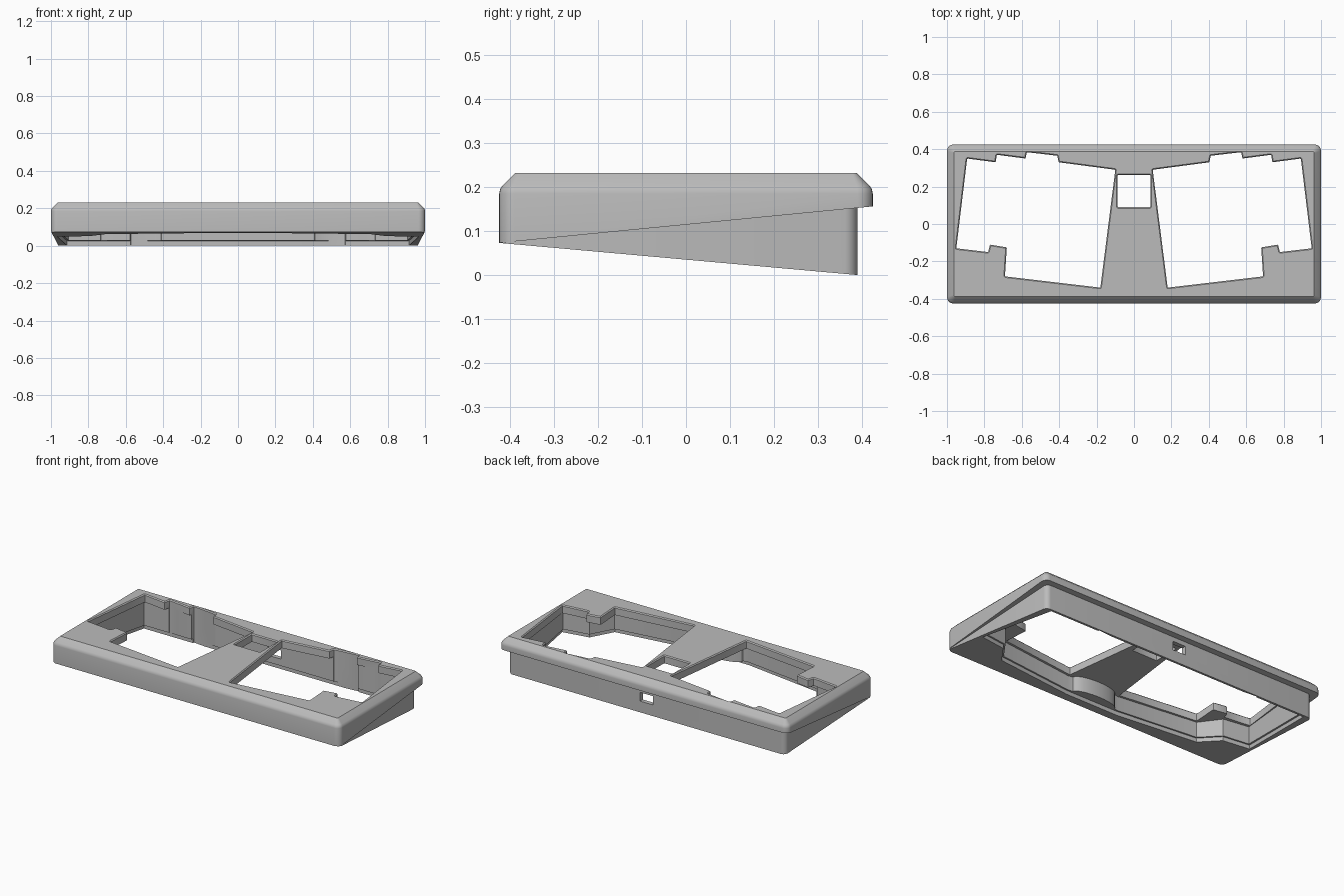
import bpy, bmesh, math
from mathutils import Vector

if "Cube" in bpy.data.objects:
    bpy.data.objects.remove(bpy.data.objects["Cube"])

grey = bpy.data.materials.new("plain grey")
grey.use_nodes = True
COLOUR = (0.5, 0.5, 0.5, 1)
grey.diffuse_color = COLOUR
grey.node_tree.nodes["Principled BSDF"].inputs["Base Color"].default_value = COLOUR

FRONT, BACK = -0.425, 0.425


def shelf(y):
    """Sloping underside of the rim."""
    return 0.073 + (y - FRONT) * 0.0977


def floor(y):
    """Sloping underside of the whole case."""
    return 0.073 - (y - FRONT) * 0.0896


def rounded(corners, radius, steps=5):
    """Counter-clockwise polygon with rounded corners."""
    out = []
    n = len(corners)
    for i in range(n):
        p = Vector(corners[i])
        a = (Vector(corners[i - 1]) - p).normalized()
        b = (Vector(corners[(i + 1) % n]) - p).normalized()
        half = a.angle(b) / 2
        centre = p + (a + b).normalized() * (radius / math.sin(half))
        start, end = p + a * (radius / math.tan(half)), p + b * (radius / math.tan(half))
        for k in range(steps + 1):
            d = (start - centre).lerp(end - centre, k / steps).normalized()
            out.append(centre + d * radius)
    return out


def offset(poly, dist):
    """Mitred outward offset of a counter-clockwise polygon."""
    out = []
    n = len(poly)
    for i in range(n):
        p = Vector(poly[i])
        a = (p - Vector(poly[i - 1])).normalized()
        b = (Vector(poly[(i + 1) % n]) - p).normalized()
        na, nb = Vector((a.y, -a.x)), Vector((b.y, -b.x))
        out.append(p + (na + nb) * (dist / (1 + na.dot(nb))))
    return out


def loft(name, rings):
    """Closed solid through (outline, height) rings; height may depend on y."""
    bm = bmesh.new()
    loops = []
    for outline, z in rings:
        loops.append([bm.verts.new((p[0], p[1], z(p[1]) if callable(z) else z)) for p in outline])
    n = len(loops[0])
    for lo, hi in zip(loops, loops[1:]):
        for i in range(n):
            j = (i + 1) % n
            bm.faces.new((lo[i], lo[j], hi[j], hi[i]))
    bm.faces.new(loops[0][::-1])
    bm.faces.new(loops[-1])
    bmesh.ops.recalc_face_normals(bm, faces=bm.faces)
    mesh = bpy.data.meshes.new(name)
    bm.to_mesh(mesh)
    bm.free()
    mesh.materials.append(grey)
    ob = bpy.data.objects.new(name, mesh)
    bpy.context.collection.objects.link(ob)
    return ob


def combine(target, tool, operation):
    """Apply a boolean and discard the tool."""
    mod = target.modifiers.new(operation, 'BOOLEAN')
    mod.operation, mod.solver, mod.object = operation, 'EXACT', tool
    bpy.context.view_layer.objects.active = target
    bpy.ops.object.modifier_apply(modifier=mod.name)
    bpy.data.objects.remove(tool)


def rectangle(hx, y0, y1):
    return [(-hx, y0), (hx, y0), (hx, y1), (-hx, y1)]


# Upper rim with softened chamfer
def rim_outline(inset):
    return rounded(rectangle(1 - inset, FRONT + inset, BACK - inset), 0.035 - inset * 0.7)


case = loft("keyboard_case", [
    (rim_outline(0), shelf), (rim_outline(0), 0.185), (rim_outline(0.002), 0.195),
    (rim_outline(0.008), 0.204), (rim_outline(0.037), 0.232)])

# Lower wedge, narrowing towards the back
base = rounded([(-0.998, -0.422), (0.998, -0.422), (0.96, 0.39), (-0.96, 0.39)], 0.03)
combine(case, loft("lower_wedge", [(base, floor), (base, lambda y: shelf(y) + 0.02)]), 'UNION')

# Cavity under the top plate, with a rounded swell at the front middle
right = [(0.18, -0.355), (0.70, -0.292), (0.79, -0.17), (0.955, -0.145), (0.905, 0.363)]
swell = [(0.15 * math.sin(t * math.pi / 12), -0.35 + 0.05 * math.cos(t * math.pi / 12))
         for t in range(-6, 7)]
cavity = [(-x, y) for x, y in reversed(right)] + swell + right
combine(case, loft("cavity_cutter", [(cavity, -0.1), (cavity, 0.182)]), 'DIFFERENCE')

# Shallow recess for a bottom plate
recess = offset([(-x, y) for x, y in reversed(right)] + right, 0.011)
combine(case, loft("recess_cutter", [(recess, -0.1), (recess, lambda y: floor(y) + 0.025)]),
        'DIFFERENCE')

# Stepped key openings, mirrored, with a fine chamfer at the top
opening = [(0.10, 0.29), (0.18, -0.34), (0.69, -0.28), (0.68, -0.125), (0.77, -0.11),
           (0.78, -0.15), (0.95, -0.13), (0.892, 0.35), (0.74, 0.33), (0.733, 0.37),
           (0.58, 0.35), (0.573, 0.384), (0.41, 0.365), (0.403, 0.33)]
mirrored = [(-x, y) for x, y in reversed(opening)]
window = rectangle(0.088, 0.09, 0.262)
for outline in (opening, mirrored, window):
    soft = rounded(outline, 0.005, 2)
    wide = offset(soft, 0.006)
    cutter = loft("opening_cutter", [(soft, -0.1), (soft, 0.226), (wide, 0.2321), (wide, 0.3)])
    combine(case, cutter, 'DIFFERENCE')

# Cable port through the back wall
port = rectangle(0.045, 0.33, 0.45)
combine(case, loft("port_cutter", [(port, 0.07), (port, 0.125)]), 'DIFFERENCE')

bpy.ops.object.select_all(action='DESELECT')
case.select_set(True)
bpy.context.view_layer.objects.active = case
bpy.ops.object.shade_smooth_by_angle(angle=math.radians(25))
